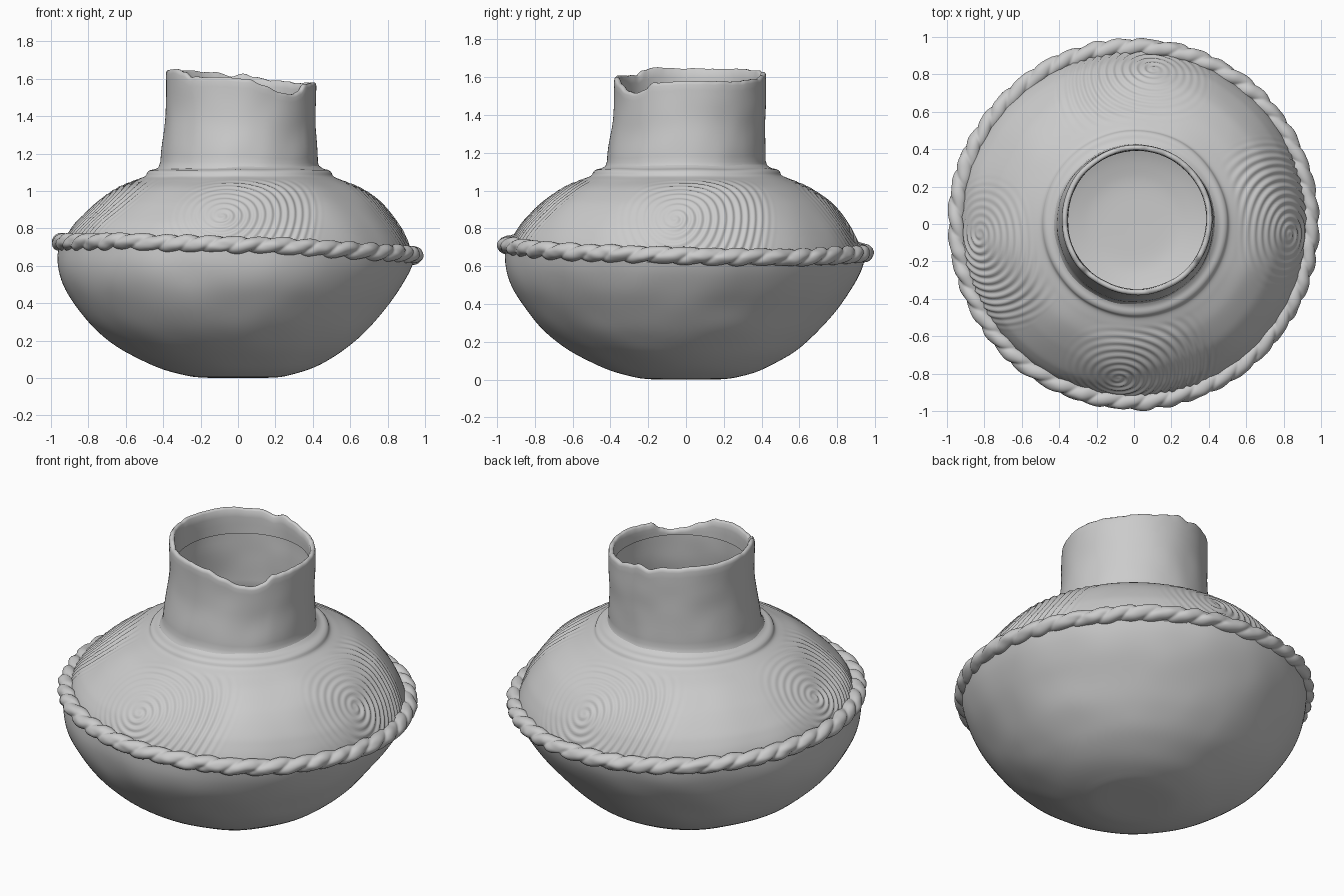
import bpy, math
from mathutils import Vector, noise

if "Cube" in bpy.data.objects:
    bpy.data.objects.remove(bpy.data.objects["Cube"])

TAU = 2 * math.pi


def grid_object(name, rows, cols, point, close_rows=False):
    """Closed ring surface: point(i, theta) gives the vertex on row i."""
    verts = [point(i, TAU * j / cols) for i in range(rows) for j in range(cols)]
    faces = []
    for i in range(rows if close_rows else rows - 1):
        a, b = i * cols, ((i + 1) % rows) * cols
        for j in range(cols):
            k = (j + 1) % cols
            faces.append((a + j, a + k, b + k, b + j))
    mesh = bpy.data.meshes.new(name)
    mesh.from_pydata(verts, [], faces)
    mesh.polygons.foreach_set("use_smooth", [True] * len(mesh.polygons))
    mesh.update()
    ob = bpy.data.objects.new(name, mesh)
    bpy.context.collection.objects.link(ob)
    return ob


def spline(pts, count):
    """Catmull-Rom curve through (r, z) points, evenly spaced by length."""
    p = [Vector(q) for q in pts]
    p = [2 * p[0] - p[1]] + p + [2 * p[-1] - p[-2]]
    fine = []
    for a, b, c, d in zip(p, p[1:], p[2:], p[3:]):
        for k in range(30):
            t = k / 30
            fine.append(0.5 * (2 * b + (c - a) * t + (2 * a - 5 * b + 4 * c - d) * t * t
                               + (3 * b - a - 3 * c + d) * t ** 3))
    fine.append(p[-2])
    length = [0]
    for a, b in zip(fine, fine[1:]):
        length.append(length[-1] + (b - a).length)
    out, k = [], 0
    for n in range(count):
        s = length[-1] * n / (count - 1)
        while k < len(fine) - 2 and length[k + 1] < s:
            k += 1
        t = (s - length[k]) / max(length[k + 1] - length[k], 1e-9)
        out.append((fine[k].lerp(fine[k + 1], t), s))
    return out


def tilt(th):
    return -0.035 * math.cos(th) - 0.02 * math.sin(th)


def lump(x, y, z, size, amp):
    return amp * noise.noise(Vector((x, y, z)) / size)


def smooth(t):
    t = min(1, max(0, t))
    return t * t * (3 - 2 * t)


# Lower bowl, leaning a little to the front left
bowl = spline([(0.001, 0), (0.2, 0.003), (0.3, 0.02), (0.4, 0.05), (0.5, 0.097), (0.6, 0.155),
               (0.69, 0.225), (0.765, 0.3), (0.85, 0.41), (0.905, 0.5), (0.94, 0.59),
               (0.955, 0.68)], 50)


def bowl_point(i, th):
    (r, z), _ = bowl[i]
    c, s = math.cos(th), math.sin(th)
    lean = math.sin(math.pi * min(1, z / 0.7))
    r += lump(r * c, r * s, z, 0.22, 0.008) * smooth(r / 0.5)
    return (r * c - 0.045 * lean, r * s - 0.03 * lean, z + tilt(th) * (z / 0.68) ** 2)


grid_object("lower_bowl", len(bowl), 160, bowl_point)

# Shoulder with four carved spirals and a raised collar around the neck
shoulder = spline([(0.94, 0.65), (0.915, 0.73), (0.885, 0.79), (0.855, 0.835), (0.795, 0.905),
                   (0.74, 0.955), (0.65, 1.015), (0.56, 1.055), (0.505, 1.078), (0.492, 1.1),
                   (0.475, 1.112), (0.445, 1.12), (0.41, 1.145)], 86)
mid_s = min(shoulder, key=lambda q: abs(q[0].y - 0.86))[1]
end_s = shoulder[-1][1]
PITCH = 0.042
centres = [math.radians(a) for a in (-96, -4, 83, 184)]


def carving(th, r, s):
    best = None
    for c in centres:
        d = (th - c + math.pi) % TAU - math.pi
        u, v = d * r, s - mid_s
        rho = math.hypot(u, v)
        if best is None or rho < best[0]:
            best = (rho, math.atan2(v, u))
    rho, phi = best
    reach = 0.40 + 0.12 * math.cos(phi + 0.4)
    fade = 1 - smooth((rho - reach + 0.12) / 0.2)
    fade *= 0.65 + 0.35 * math.cos(phi + 0.3)
    fade *= smooth(rho / 0.03) * (1 - smooth((s - end_s + 0.21) / 0.06))
    return 0.0055 * fade * math.sin(TAU * rho / PITCH + phi)


def shoulder_point(i, th):
    (r, z), s = shoulder[i]
    a, b = shoulder[max(i - 1, 0)][0], shoulder[min(i + 1, len(shoulder) - 1)][0]
    t = (b - a).normalized()
    c, sn = math.cos(th), math.sin(th)
    d = carving(th, r, s) + lump(r * c, r * sn, z, 0.25, 0.006)
    nr, nz = t.y, -t.x
    drop = tilt(th) * (1 - smooth((z - 0.66) / 0.3))
    up = smooth((z - 0.7) / 0.4)
    r2 = r + d * nr
    return (r2 * c + 0.008 * up, r2 * sn + 0.003 * up, z + d * nz + drop)


grid_object("carved_shoulder", len(shoulder), 640, shoulder_point)


# Twisted rope band around the widest part
def rope_point(i, th):
    phi = TAU * i / 28
    c, s = math.cos(th), math.sin(th)
    wobble = noise.noise(Vector((c * 3, s * 3, 0.3)))
    strand = abs(math.sin(22 * th - phi + 0.9 * wobble))
    k = 0.76 + 0.34 * strand ** 0.7 + lump(c, s, math.sin(phi) * 0.1, 0.08, 0.16)
    r = 0.943 + 0.006 * wobble + 0.047 * k * math.cos(phi)
    z = 0.69 + 0.008 * wobble + tilt(th) + 0.043 * k * math.sin(phi)
    return (r * c - 0.003, r * s, z)


grid_object("rope_band", 28, 720, rope_point, close_rows=True)

# Neck with a broken, notched rim and a thin inner lip
rim = [(-180, 1.645), (-150, 1.65), (-140, 1.635), (-132, 1.607), (-122, 1.61), (-105, 1.61),
       (-85, 1.60), (-72, 1.565), (-60, 1.53), (-47, 1.515), (-38, 1.53), (-30, 1.57),
       (-15, 1.575), (0, 1.58), (40, 1.578), (65, 1.59), (80, 1.61), (88, 1.63), (97, 1.61),
       (110, 1.635), (140, 1.645), (180, 1.645)]


def rim_height(th):
    a = (math.degrees(th) + 180) % 360 - 180
    for (a0, z0), (a1, z1) in zip(rim, rim[1:]):
        if a0 <= a <= a1:
            z = z0 + (z1 - z0) * smooth((a - a0) / (a1 - a0))
            return z + lump(math.cos(th), math.sin(th), 0, 0.12, 0.006)


# (radius, fraction from neck foot to rim)
wall = [(0.445, 0), (0.428, 0.05)] + [(0.42 - 0.018 * smooth(k / 8), 0.1 + 0.86 * k / 14)
                                      for k in range(15)]
wall += [(0.399, 0.985), (0.392, 1.0), (0.38, 1.0), (0.373, 0.985)]
FOOT, LIP_END = 1.105, 1.49
lip = [0.25, 0.6, 1.0]


def neck_point(i, th):
    top = rim_height(th)
    if i < len(wall):
        r, f = wall[i]
        z = FOOT + (top - FOOT) * f
    else:
        r = 0.37
        z0 = top - 0.015
        z = z0 + (LIP_END - z0) * lip[i - len(wall)]
    c, s = math.cos(th), math.sin(th)
    r += lump(c * r, s * r, z, 0.15, 0.004)
    up = smooth((z - FOOT) / 0.4)
    return (r * c + 0.006 + 0.01 * up, r * s + 0.022 * up, z)


grid_object("neck", len(wall) + len(lip), 180, neck_point)
